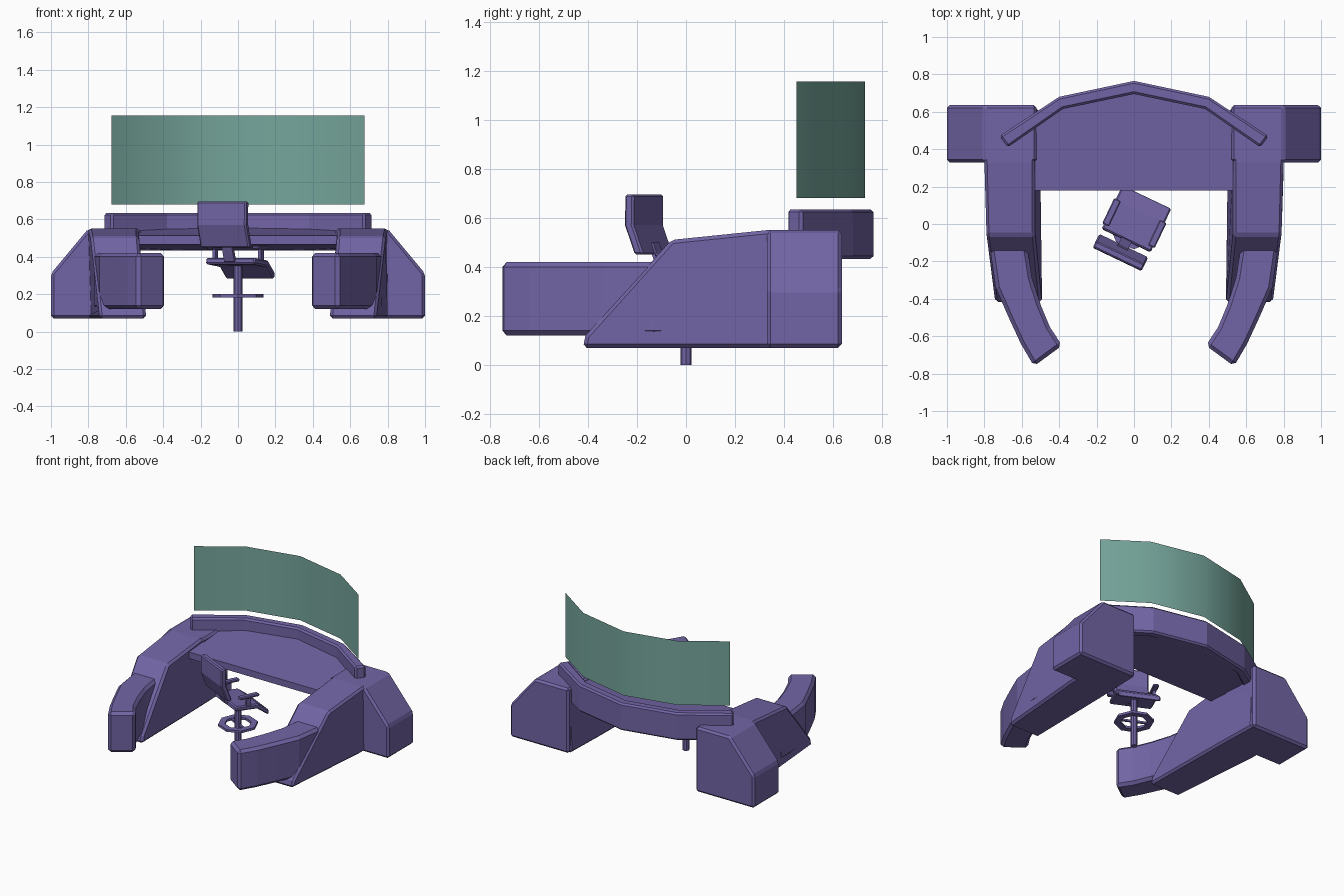
import bpy, bmesh, math
from mathutils import Matrix, Vector

cube = bpy.data.objects.get("Cube")
if cube:
    bpy.data.objects.remove(cube)


def material(name, rgb):
    m = bpy.data.materials.new(name)
    m.use_nodes = True
    m.diffuse_color = (*rgb, 1)
    m.node_tree.nodes["Principled BSDF"].inputs["Base Color"].default_value = (*rgb, 1)
    return m


purple = material("muted purple", (0.17, 0.13, 0.38))
green = material("sea green", (0.18, 0.38, 0.33))


def finish(name, bm, mat=purple, bevel=0, mirror=False, matrix=None):
    """Turn a bmesh into an object with optional mirror and bevel."""
    if len(bm.faces) > 4:
        bmesh.ops.recalc_face_normals(bm, faces=bm.faces)
    if matrix:
        bm.transform(matrix)
    me = bpy.data.meshes.new(name)
    bm.to_mesh(me)
    bm.free()
    me.materials.append(mat)
    ob = bpy.data.objects.new(name, me)
    bpy.context.collection.objects.link(ob)
    if mirror:
        ob.modifiers.new("Mirror", "MIRROR").use_clip = False
    if bevel:
        b = ob.modifiers.new("Bevel", "BEVEL")
        b.width, b.segments, b.limit_method = bevel, 1, "ANGLE"
        b.angle_limit = math.radians(35)
    return ob


def skin(name, rings, **kw):
    """Solid through a list of matching point rings, capped at both ends."""
    bm = bmesh.new()
    vs = [[bm.verts.new(p) for p in r] for r in rings]
    n = len(vs[0])
    for a, b in zip(vs, vs[1:]):
        for i in range(n):
            j = (i + 1) % n
            bm.faces.new((a[i], a[j], b[j], b[i]))
    bm.faces.new(vs[0])
    bm.faces.new(vs[-1])
    return finish(name, bm, **kw)


def box(name, x, y, z, **kw):
    ring = lambda h: [(x[0], y[0], h), (x[1], y[0], h), (x[1], y[1], h), (x[0], y[1], h)]
    return skin(name, [ring(z[0]), ring(z[1])], **kw)


def both_sides(half):
    """Complete a left-to-centre polyline with its mirrored half."""
    return half + [(-x, y) for x, y in half[-2::-1]]


# Side bodies: sloped nose, slightly flared inner wall (y, z, inner x, outer x)
side = [(-0.42, 0.07, 0.49, 0.74), (-0.41, 0.12, 0.495, 0.745), (-0.06, 0.51, 0.53, 0.79),
        (0.33, 0.55, 0.53, 0.80), (0.62, 0.55, 0.53, 0.80), (0.62, 0.07, 0.51, 0.80),
        (0.3, 0.07, 0.5, 0.80)]
skin("side_body", [[(p[2], p[0], p[1]) for p in side], [(p[3], p[0], p[1]) for p in side]],
     bevel=0.015, mirror=True)

# Rear shoulder blocks with a sloped outer top
block = [(0.52, 0.07), (0.52, 0.55), (0.8, 0.55), (1, 0.31), (1, 0.07)]
skin("rear_block", [[(x, y, z) for x, z in block] for y in (0.33, 0.635)],
     bevel=0.015, mirror=True)

# Curved front arms (inner xy, outer xy)
arm = [((0.57, 0.0), (0.77, 0.0)), ((0.57, -0.13), (0.77, -0.13)), ((0.545, -0.29), (0.74, -0.34)),
       ((0.50, -0.43), (0.67, -0.50)), ((0.45, -0.55), (0.605, -0.64)), ((0.385, -0.65), (0.535, -0.76))]
skin("front_arm", [[(*i, 0.12), (*o, 0.12), (*o, 0.42), (*i, 0.42)] for i, o in arm],
     bevel=0.02, mirror=True)

# Rear rim following the faceted arc
outer = both_sides([(-0.72, 0.47), (-0.40, 0.68), (0, 0.765)])
inner = both_sides([(-0.675, 0.41), (-0.38, 0.615), (0, 0.695)])
skin("rear_rim", [[(*i, 0.433), (*o, 0.433), (*o, 0.635), (*i, 0.635)]
                  for i, o in zip(inner, outer)], bevel=0.012)

# Desk top, thickening towards the rim
desk = [(-0.54, 0.18), (-0.54, 0.53), (-0.39, 0.64), (0, 0.72), (0.39, 0.64), (0.54, 0.53), (0.54, 0.18)]
skin("desk_top", [[(x, y, 0.465 - 0.06 * (y - 0.18)) for x, y in desk],
                  [(x, y, 0.513 + 0.08 * (y - 0.18)) for x, y in desk]])

# Floating screen sheet
bm = bmesh.new()
arc = both_sides([(-0.675, 0.45), (-0.39, 0.645), (0, 0.73)])
cols = [[bm.verts.new((x, y, z)) for z in (0.68, 1.155)] for x, y in arc]
for a, b in zip(cols, cols[1:]):
    bm.faces.new((a[0], b[0], b[1], a[1])).smooth = True
finish("screen", bm, mat=green)

# Chair stem
bm = bmesh.new()
bmesh.ops.create_cone(bm, cap_ends=True, segments=8, radius1=0.023, radius2=0.023, depth=0.35,
                      matrix=Matrix.Translation((0, 0, 0.175)))
finish("chair_stem", bm)

# Octagonal foot ring with spokes
bm = bmesh.new()
loops = []
for r, z in ((0.09, 0.183), (0.135, 0.183), (0.135, 0.2), (0.09, 0.2)):
    loops.append([bm.verts.new((r * math.cos(k * math.pi / 4), r * math.sin(k * math.pi / 4), z))
                  for k in range(8)])
for a, b in zip(loops, loops[1:] + loops[:1]):
    for k in range(8):
        bm.faces.new((a[k], a[(k + 1) % 8], b[(k + 1) % 8], b[k]))
finish("foot_ring", bm)
turn = Matrix.Rotation(math.radians(-25.5), 4, "Z")
box("foot_ring_spoke", (-0.1, 0.1), (-0.008, 0.008), (0.185, 0.198), matrix=turn)


def chair_strip(name, path, half, thick, bevel=0.008):
    """Bent slab across the chair; path holds (y, z) and thick is a (y, z) offset."""
    t = Vector(thick)
    rings = []
    for p in path:
        q = Vector(p) + t
        rings.append([(-half, *p), (half, *p), (half, *q), (-half, *q)])
    skin(name, rings, bevel=bevel, matrix=turn)


# Chair seat, backrest and connector
chair_strip("seat", [(-0.1, 0.36), (0.07, 0.345), (0.155, 0.28)], 0.145, (0.005, 0.035))
chair_strip("backrest", [(-0.165, 0.45), (-0.21, 0.57), (-0.208, 0.695)], 0.145, (0.04, 0))
chair_strip("back_connector", [(-0.04, 0.35), (-0.11, 0.375), (-0.155, 0.49)], 0.03, (0.02, 0.01), 0)

# Chair armrests with posts
for s, label in ((1, "right"), (-1, "left")):
    x = sorted((s * 0.115, s * 0.155))
    box(label + "_armrest", x, (-0.07, 0.08), (0.44, 0.46), bevel=0.006, matrix=turn)
    px = sorted((s * 0.127, s * 0.143))
    box(label + "_armrest_post", px, (-0.015, 0.02), (0.36, 0.445), matrix=turn)
